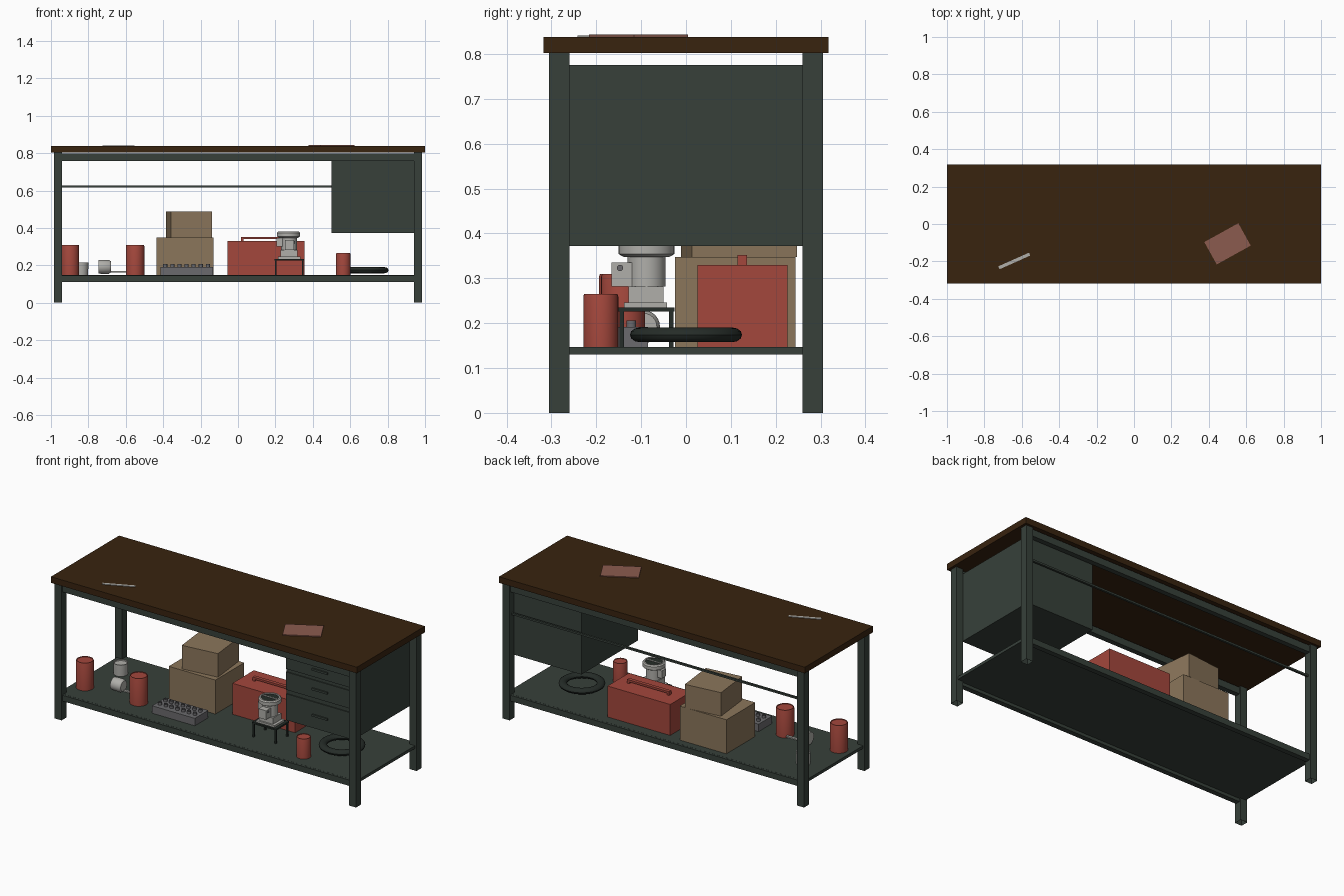
import bpy, bmesh, math
from mathutils import Matrix

if "Cube" in bpy.data.objects:
    bpy.data.objects.remove(bpy.data.objects["Cube"])


def material(name, hexcode):
    rgb = [int(hexcode[i:i + 2], 16) / 255 for i in (0, 2, 4)]
    m = bpy.data.materials.new(name)
    m.diffuse_color = [((c + 0.055) / 1.055) ** 2.4 if c > 0.04 else c / 12.92 for c in rgb] + [1]
    m.use_nodes = True
    m.node_tree.nodes["Principled BSDF"].inputs["Base Color"].default_value = m.diffuse_color
    return m


WOOD = material("dark_wood", "38230f")
GREEN = material("painted_steel", "37403a")
RED = material("red_paint", "a3473c")
CARD = material("cardboard", "8b765b")
SILVER = material("light_metal", "b0afaa")
GREY = material("grey_metal", "6b6a6d")
RUBBER = material("black_rubber", "252c28")
PAPER = material("faded_red_cover", "8b5b4e")


def finish(bm, name, mat, smooth=False):
    me = bpy.data.meshes.new(name)
    bm.to_mesh(me)
    bm.free()
    me.materials.append(mat)
    ob = bpy.data.objects.new(name, me)
    bpy.context.collection.objects.link(ob)
    if smooth:
        bpy.ops.object.select_all(action='DESELECT')
        ob.select_set(True)
        bpy.context.view_layer.objects.active = ob
        bpy.ops.object.shade_smooth_by_angle(angle=math.radians(35))
    return ob


def box(name, mat, x, y, z, turn=0):
    """Box from (min, max) pairs, turned about its own vertical axis."""
    bm = bmesh.new()
    bmesh.ops.create_cube(bm, size=1)
    size = [b - a for a, b in (x, y, z)]
    mid = [(a + b) / 2 for a, b in (x, y, z)]
    bm.transform(Matrix.Translation(mid) @ Matrix.Rotation(math.radians(turn), 4, 'Z')
                 @ Matrix.Diagonal(size + [1]))
    return finish(bm, name, mat)


def lathe(name, mat, place, profile, sides=32, turn=Matrix()):
    """Spin (radius, height) points about z, then turn and place."""
    bm = bmesh.new()
    rings = [[bm.verts.new((r * math.cos(2 * math.pi * i / sides),
                            r * math.sin(2 * math.pi * i / sides), h)) for i in range(sides)]
             for r, h in profile]
    for a, b in zip(rings, rings[1:]):
        for i in range(sides):
            j = (i + 1) % sides
            bm.faces.new((a[i], a[j], b[j], b[i]))
    bm.faces.new(rings[0][::-1])
    bm.faces.new(rings[-1])
    bm.transform(Matrix.Translation(place) @ turn)
    return finish(bm, name, mat, True)


# Bench top
box("bench_top", WOOD, (-1, 1), (-.318, .318), (.802, .838))

# Square tube legs, open at the foot
for sx in (-1, 1):
    for sy in (-1, 1):
        leg = box("leg", GREEN, sorted((sx * .94, sx * .985)), sorted((sy * .26, sy * .305)), (0, .802))
        bm = bmesh.new()
        bm.from_mesh(leg.data)
        foot = [f for f in bm.faces if f.normal.z < -.9]
        bmesh.ops.inset_region(bm, faces=foot, thickness=.005)
        bmesh.ops.translate(bm, vec=(0, 0, .03), verts=foot[0].verts)
        bm.to_mesh(leg.data)
        bm.free()

# Long rails, shelf and rear brace
for s in (-1, 1):
    y = sorted((s * .268, s * .298))
    box("top_rail", GREEN, (-.945, .945), y, (.757, .797))
    box("shelf_rail", GREEN, (-.945, .945), y, (.112, .1465))
box("shelf", GREEN, (-.975, .975), (-.285, .285), (.13, .147))
box("rear_brace", GREEN, (-.945, .945), (.275, .287), (.617, .628))

# Drawer unit with three fronts and pulls
box("drawer_unit", GREEN, (.5, .94), (-.262, .262), (.372, .775))
for lo, hi, pull in ((.677, .755, .722), (.553, .658, .606), (.374, .529, .451)):
    box("drawer_front", GREEN, (.5, .94), (-.268, -.262), (lo, hi))
    box("drawer_pull", GREEN, (.675, .775), (-.276, -.268), (pull - .006, pull + .006))

# Red cans with a recessed lid
for x, y, r, h in ((-.898, -.146, .048, .163), (-.55, -.14, .049, .163), (.5625, -.19, .039, .118)):
    lathe("can", RED, (x, y, .147),
          [(r, 0), (r, h - .006), (r * .95, h), (r * .88, h), (r * .88, h - .004)])

# Upright metal cup, and a second one on its side with its handle
lathe("upright_cup", SILVER, (-.84, .105, .147), [(.038, 0), (.04, .05), (.04, .068), (.035, .068), (.035, .06)])
lathe("lying_cup", SILVER, (-.745, -.095, .192),
      [(.036, 0), (.037, .01), (.037, .055), (.03, .065)], 24, Matrix.Rotation(math.pi / 2, 4, 'Y'))
box("cup_handle", SILVER, (-.69, -.595), (-.1, -.085), (.162, .17))

# Cardboard boxes
box("large_carton", CARD, (-.435, -.13), (-.025, .244), (.147, .348))
box("small_carton", CARD, (-.373, -.152), (0, .236), (.348, .487), 6.3)

# Socket tray
box("socket_tray", GREY, (-.415, -.135), (-.21, -.085), (.147, .191))
for i in range(7):
    for y in (-.172, -.122):
        lathe("socket", GREY, (-.389 + i * .038, y, .19),
              [(.011, 0), (.011, .016), (.007, .016), (.007, .005)], 12)

# Red toolbox with lid bar handle and latch
box("toolbox", RED, (-.055, .355), (.026, .226), (.147, .33))
box("toolbox_handle", RED, (.015, .29), (.115, .136), (.34, .352))
for x in (.015, .275):
    box("handle_post", RED, (x, x + .015), (.115, .136), (.33, .34))

# Small dark stand
box("stand_top", RUBBER, (.195, .353), (-.15, -.026), (.226, .235))
for x in (.197, .341):
    for y in (-.148, -.038):
        box("stand_leg", RUBBER, (x, x + .01), (y, y + .01), (.147, .226))

# Metal engine part on the stand
box("part_base", SILVER, (.215, .335), (-.138, -.042), (.235, .246))
box("part_lower_body", SILVER, (.228, .318), (-.128, -.05), (.246, .282))
lathe("part_barrel", SILVER, (.273, -.088, .282), [(.042, 0), (.042, .065)], 24)
box("part_bowl", SILVER, (.25, .3), (-.166, -.12), (.282, .335))
lathe("part_port", GREY, (.3, -.147, .323), [(.007, 0), (.007, .004)], 16, Matrix.Rotation(math.pi / 2, 4, 'Y'))
box("part_side_block", SILVER, (.207, .24), (-.11, -.07), (.3, .345))
lathe("part_flange", SILVER, (.27, -.088, .347),
      [(.05, 0), (.062, .007), (.062, .027), (.056, .034), (.048, .034), (.046, .026)])
lathe("part_throat", RUBBER, (.27, -.088, .373), [(.046, 0), (.046, .004)])
box("part_choke_bar", SILVER, (.226, .314), (-.091, -.085), (.377, .38))

# Coiled hose lying on the shelf
bm = bmesh.new()
major, minor, n, m = .1025, .0225, 40, 12
ring = []
for i in range(n):
    a = 2 * math.pi * i / n
    ring.append([])
    for j in range(m):
        b = 2 * math.pi * j / m
        r = major + minor * math.cos(b)
        ring[-1].append(bm.verts.new((.68 + r * math.cos(a), r * math.sin(a), .174 + .0165 * math.sin(b))))
for i in range(n):
    for j in range(m):
        k, l = (i + 1) % n, (j + 1) % m
        bm.faces.new((ring[i][j], ring[k][j], ring[k][l], ring[i][l]))
finish(bm, "rubber_ring", RUBBER, True)

# Booklet and flat spanner on the bench top
box("booklet", PAPER, (.396, .604), (-.1745, -.0375), (.838, .843), 29)
box("spanner", SILVER, (-.73, -.55), (-.206, -.189), (.838, .841), 24)
